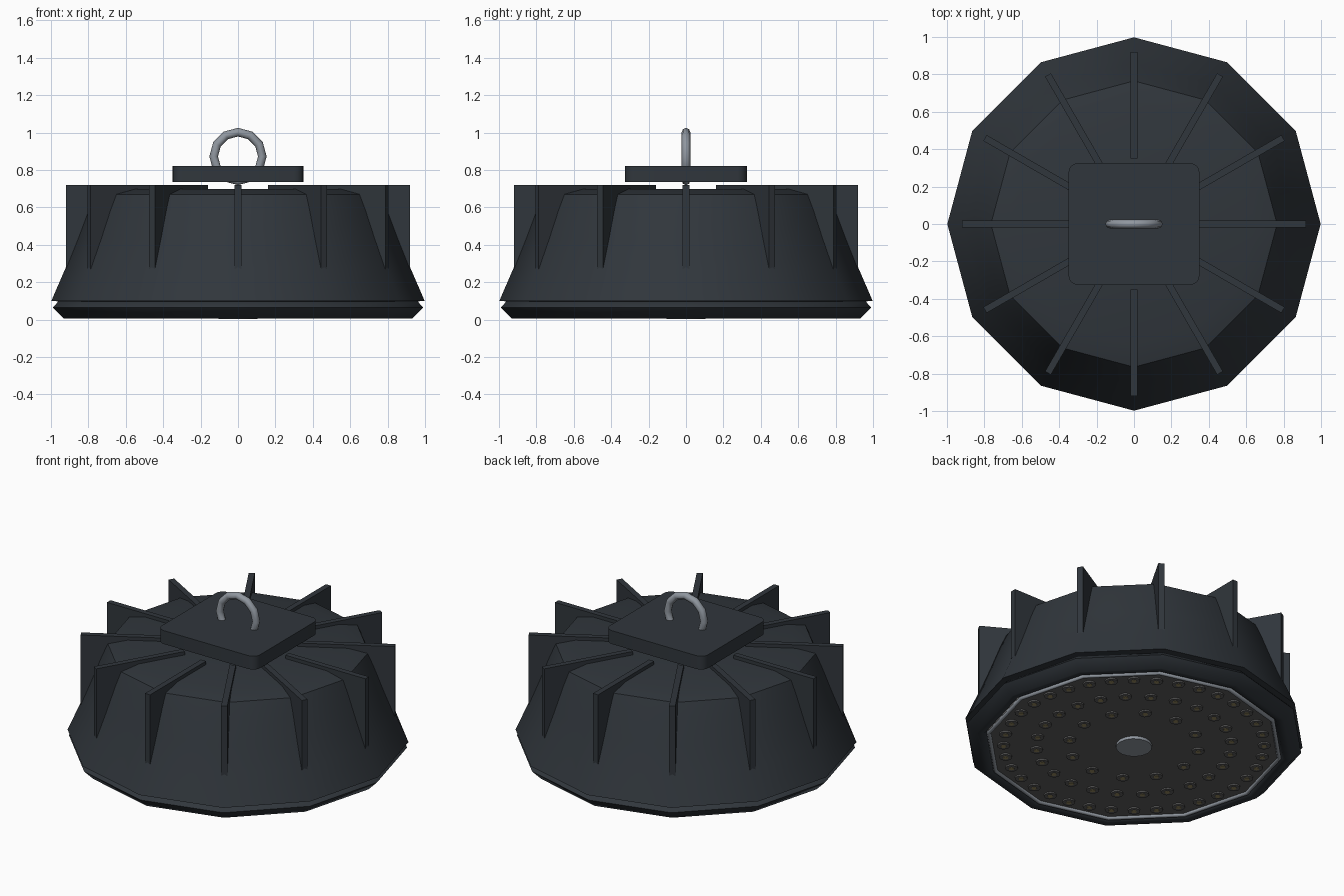
import bpy, bmesh, math
from mathutils import Matrix, Vector

if "Cube" in bpy.data.objects:
    bpy.data.objects.remove(bpy.data.objects["Cube"])


def material(name, rgb):
    m = bpy.data.materials.new(name)
    m.diffuse_color = (*rgb, 1)
    m.use_nodes = True
    m.node_tree.nodes["Principled BSDF"].inputs["Base Color"].default_value = m.diffuse_color
    return m


DARK = material("dark_paint", (0.03, 0.037, 0.045))
STEEL = material("steel", (0.28, 0.31, 0.35))
BOARD = material("board_grey", (0.11, 0.11, 0.11))
LED = material("led_amber", (0.30, 0.25, 0.12))


def finish(name, bm, mat, angle=40):
    bmesh.ops.recalc_face_normals(bm, faces=bm.faces)
    me = bpy.data.meshes.new(name)
    bm.to_mesh(me)
    bm.free()
    ob = bpy.data.objects.new(name, me)
    bpy.context.collection.objects.link(ob)
    me.materials.append(mat)
    bpy.ops.object.select_all(action='DESELECT')
    ob.select_set(True)
    bpy.context.view_layer.objects.active = ob
    bpy.ops.object.shade_smooth_by_angle(angle=math.radians(angle))
    return ob


def lathe(name, profile, mat, n=12, closed=False, angle=40):
    """Revolve (radius, z) points around z; open profiles are capped."""
    bm = bmesh.new()
    rings = [[bm.verts.new((r * math.cos(a), r * math.sin(a), z))
              for a in (2 * math.pi * i / n for i in range(n))] for r, z in profile]
    pairs = list(zip(rings, rings[1:]))
    if closed:
        pairs.append((rings[-1], rings[0]))
    else:
        bm.faces.new(rings[0])
        bm.faces.new(rings[-1])
    for a, b in pairs:
        for i in range(n):
            j = (i + 1) % n
            bm.faces.new((a[i], a[j], b[j], b[i]))
    return finish(name, bm, mat, angle)


def disc(bm, x, y, z, r, h, n):
    bmesh.ops.create_cone(bm, cap_ends=True, segments=n, radius1=r, radius2=r,
                          depth=h, matrix=Matrix.Translation((x, y, z)))


# Housing and lower rim
lathe("housing", [(0.93, 0.095), (0.998, 0.1), (0.92, 0.28), (0.86, 0.43),
                  (0.80, 0.59), (0.765, 0.67), (0.65, 0.698)], DARK)
lathe("lower_rim", [(0.87, 0.03), (0.885, 0.01), (0.93, 0.005), (0.99, 0.065),
                    (0.96, 0.097), (0.87, 0.097)], DARK, closed=True, angle=60)

# Radial cooling fins
bm = bmesh.new()
for k in range(12):
    bmesh.ops.create_cube(bm, size=1, matrix=Matrix.Rotation(k * math.pi / 6, 4, 'Z')
                          @ Matrix.Translation((0.635, 0, 0.495))
                          @ Matrix.Diagonal((0.57, 0.036, 0.45, 1)))
finish("cooling_fins", bm, DARK, 30)

# Mounting plate with rounded corners
bm = bmesh.new()
bmesh.ops.create_cube(bm, size=1, matrix=Matrix.Translation((0, 0, 0.778))
                      @ Matrix.Diagonal((0.70, 0.65, 0.086, 1)))
upright = [e for e in bm.edges if abs(e.verts[0].co.z - e.verts[1].co.z) > 0.05]
bmesh.ops.bevel(bm, geom=upright, offset=0.05, segments=4, profile=0.5, affect='EDGES')
finish("mounting_plate", bm, DARK)

# Hanging ring
bpy.ops.mesh.primitive_torus_add(major_segments=12, minor_segments=8, major_radius=0.13,
                                 minor_radius=0.023, location=(0, 0, 0.872),
                                 rotation=(math.pi / 2, 0, 0))
ring = bpy.context.object
ring.name = "hanging_ring"
ring.data.materials.append(STEEL)
bpy.ops.object.shade_smooth_by_angle(angle=math.radians(60))

# Underside: board, bright trim, central lens
lathe("led_board", [(0.87, 0.02), (0.87, 0.06)], BOARD)
lathe("trim_ring", [(0.86 + 0.013 * math.cos(a), 0.016 + 0.013 * math.sin(a))
                    for a in (math.pi * i / 3 for i in range(6))],
      STEEL, closed=True, angle=70)
bm = bmesh.new()
disc(bm, 0, 0, 0.013, 0.105, 0.022, 16)
finish("central_sensor", bm, STEEL)

# LED cups and emitters in three rings
cups, dots = bmesh.new(), bmesh.new()
for radius, count in ((0.38, 12), (0.57, 24), (0.76, 36)):
    for i in range(count):
        a = 2 * math.pi * i / count
        x, y = radius * math.cos(a), radius * math.sin(a)
        disc(cups, x, y, 0.017, 0.037, 0.012, 12)
        disc(dots, x, y, 0.011, 0.016, 0.006, 8)
finish("led_cups", cups, BOARD)
finish("led_emitters", dots, LED)
